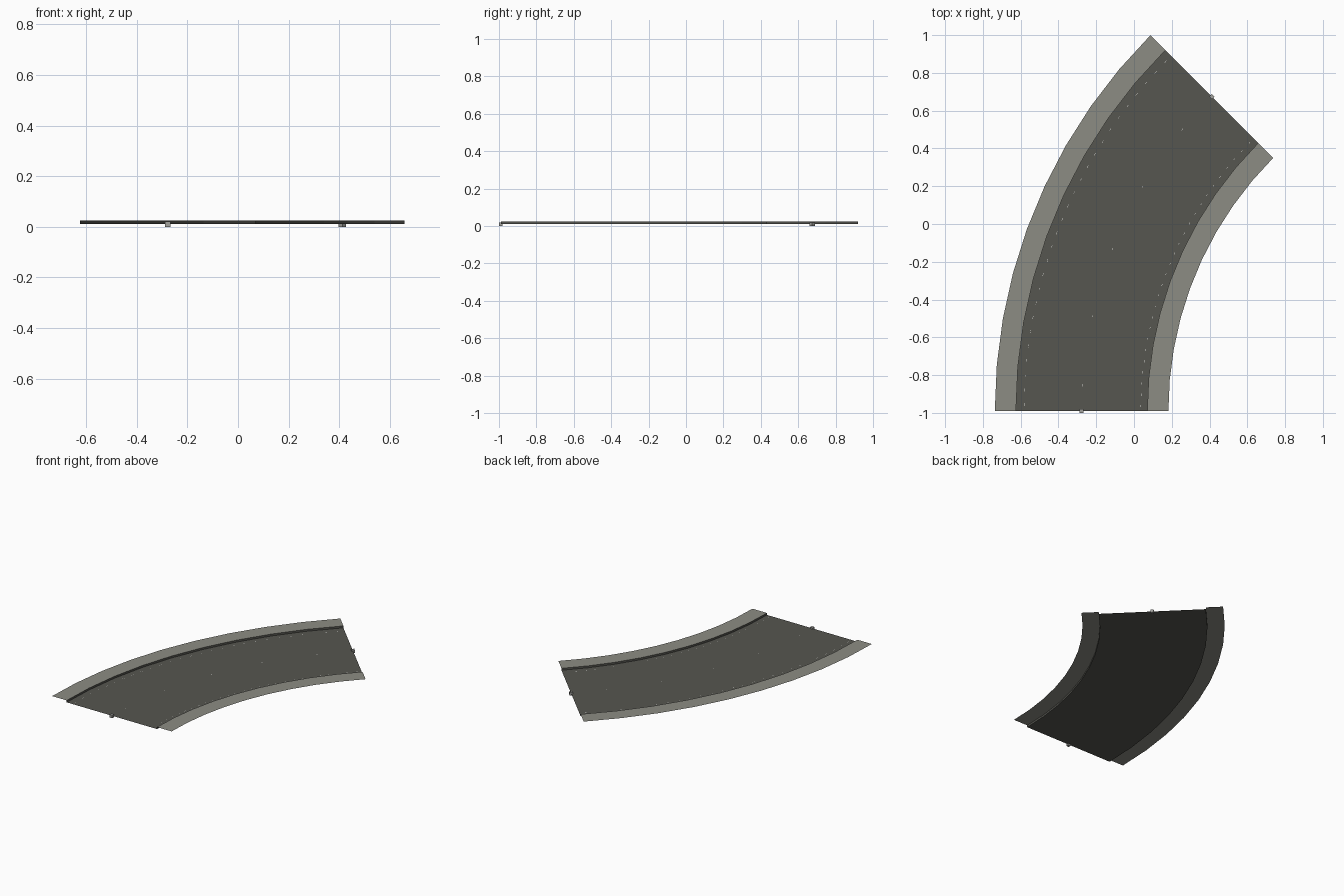
import bpy, bmesh, math

if "Cube" in bpy.data.objects:
    bpy.data.objects.remove(bpy.data.objects["Cube"])

CX, CY = 2.077, -0.99            # centre of the bend
R_IN, R_ROAD_IN, R_MID, R_ROAD_OUT, R_OUT = 1.895, 2.007, 2.3545, 2.702, 2.814
Z_ROAD, Z_CURB = 0.011, 0.0245
SWEEP, SEGS = math.radians(45), 9


def material(name, rgb):
    m = bpy.data.materials.new(name)
    m.diffuse_color = (*rgb, 1)
    m.use_nodes = True
    m.node_tree.nodes["Principled BSDF"].inputs["Base Color"].default_value = m.diffuse_color
    return m


asphalt = material("dark asphalt", (0.092, 0.092, 0.080))
concrete = material("pale concrete", (0.262, 0.262, 0.228))
paint = material("line white", (0.75, 0.75, 0.72))
metal = material("joint grey", (0.36, 0.36, 0.34))


def point(r, a, z):
    return (CX - r * math.cos(a), CY + r * math.sin(a), z)


def chord_point(r, a, z):
    # keeps narrow markings on the same straight segments as the road
    step = SWEEP / SEGS
    i = min(int(a / step + 1e-6), SEGS - 1)
    t = a / step - i
    p, q = point(r, i * step, z), point(r, (i + 1) * step, z)
    return tuple(u + (v - u) * t for u, v in zip(p, q))


def sweep(name, profile, mat, spans):
    """Sweep an open (radius, z) profile through each angular span."""
    bm = bmesh.new()
    for a0, a1, n in spans:
        rows = [[bm.verts.new(chord_point(r, a0 + (a1 - a0) * i / n, z)) for r, z in profile]
                for i in range(n + 1)]
        for r0, r1 in zip(rows, rows[1:]):
            for j in range(len(profile) - 1):
                bm.faces.new((r0[j], r1[j], r1[j + 1], r0[j + 1]))
    for f in bm.faces:
        f.normal_update()
        if f.normal.z < -0.1:
            f.normal_flip()
    me = bpy.data.meshes.new(name)
    bm.to_mesh(me)
    bm.free()
    me.materials.append(mat)
    ob = bpy.data.objects.new(name, me)
    bpy.context.collection.objects.link(ob)
    return ob


full = [(0, SWEEP, SEGS)]

# sunken road bed and its low side walls
sweep("road_bed", [(R_ROAD_IN, Z_ROAD), (R_ROAD_OUT, Z_ROAD)], asphalt, full)
sweep("inner_curb", [(R_ROAD_IN, Z_CURB), (R_ROAD_IN, Z_ROAD)], asphalt, full)
sweep("outer_curb", [(R_ROAD_OUT, Z_ROAD), (R_ROAD_OUT, Z_CURB)], asphalt, full)

# raised pavements
sweep("inner_pavement", [(R_IN, Z_CURB), (R_ROAD_IN, Z_CURB)], concrete, full)
sweep("outer_pavement", [(R_ROAD_OUT, Z_CURB), (R_OUT, Z_CURB)], concrete, full)

# faint worn road markings, sparse hairline dashes
for name, r, count in (("inner_line", 2.042, 27), ("outer_line", 2.66, 27), ("centre_line", R_MID, 5)):
    w, pitch = 0.001, SWEEP / count
    dashes = [((i + 0.35) * pitch, (i + 0.35) * pitch + 0.006, 1) for i in range(count)]
    sweep(name, [(r - w, Z_ROAD + 0.0004), (r + w, Z_ROAD + 0.0004)], paint, dashes)

# small cube joints at each end of the tile
for name, a in (("start_joint", 0), ("end_joint", SWEEP)):
    bpy.ops.mesh.primitive_cube_add(size=0.02, location=point(R_MID, a, 0.01), rotation=(0, 0, -a))
    ob = bpy.context.object
    ob.name = name
    ob.data.materials.append(metal)
